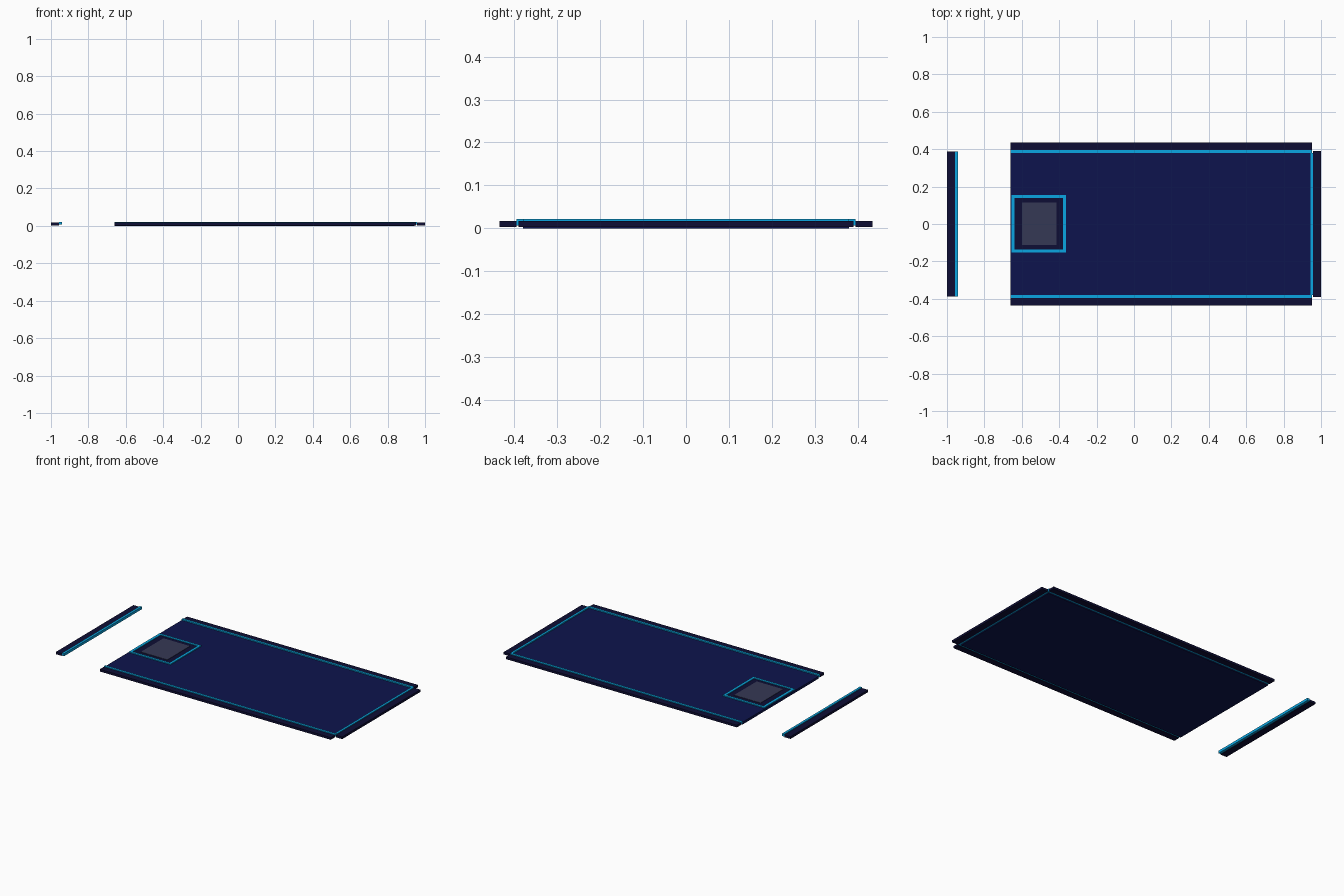
import bpy

if "Cube" in bpy.data.objects:
    bpy.data.objects.remove(bpy.data.objects["Cube"])


def material(name, rgb):
    m = bpy.data.materials.new(name)
    m.diffuse_color = (*rgb, 1)
    m.use_nodes = True
    m.node_tree.nodes["Principled BSDF"].inputs["Base Color"].default_value = m.diffuse_color
    return m


NAVY = material("navy", (0.004, 0.007, 0.075))
DARK = material("dark_navy", (0.004, 0.004, 0.035))
CYAN = material("cyan", (0.003, 0.38, 0.76))
GREY = material("slate", (0.036, 0.04, 0.09))


def box(name, x, y, z, mat):
    bpy.ops.mesh.primitive_cube_add(size=1)
    o = bpy.context.object
    o.name = name
    for v in o.data.vertices:
        for i, (lo, hi) in enumerate((x, y, z)):
            v.co[i] = lo if v.co[i] < 0 else hi
    o.data.materials.append(mat)
    return o


BAR_Z = (0.003, 0.017)
STRIP_Z = (0.006, 0.022)

# Main slab
box("floor_slab", (-0.66, 0.943), (-0.38, 0.38), (0, 0.015), NAVY)

# Long side rails with their light strips
for side, s in (("front", -1), ("back", 1)):
    box(side + "_rail", (-0.66, 0.952), sorted((s * 0.395, s * 0.435)), BAR_Z, DARK)
    box(side + "_light_strip", (-0.66, 0.952), sorted((s * 0.38, s * 0.395)), STRIP_Z, CYAN)

# Right end rail and strip
box("right_rail", (0.957, 1.0), (-0.39, 0.39), BAR_Z, DARK)
box("right_light_strip", (0.943, 0.957), (-0.38, 0.38), STRIP_Z, CYAN)

# Detached left end rail and strip
box("left_rail", (-1.0, -0.957), (-0.387, 0.387), BAR_Z, DARK)
box("left_light_strip", (-0.957, -0.942), (-0.387, 0.387), STRIP_Z, CYAN)

# Square pad with raised plate
box("pad", (-0.638, -0.38), (-0.137, 0.14), (0.008, 0.017), DARK)
box("pad_plate", (-0.60, -0.415), (-0.112, 0.114), (0.012, 0.019), GREY)

# Light frame around the pad
for name, x in (("left", (-0.655, -0.638)), ("right", (-0.38, -0.364))):
    box("pad_frame_" + name, x, (-0.152, 0.155), (0.008, 0.021), CYAN)
for name, y in (("front", (-0.152, -0.137)), ("back", (0.14, 0.155))):
    box("pad_frame_" + name, (-0.638, -0.38), y, (0.008, 0.021), CYAN)
